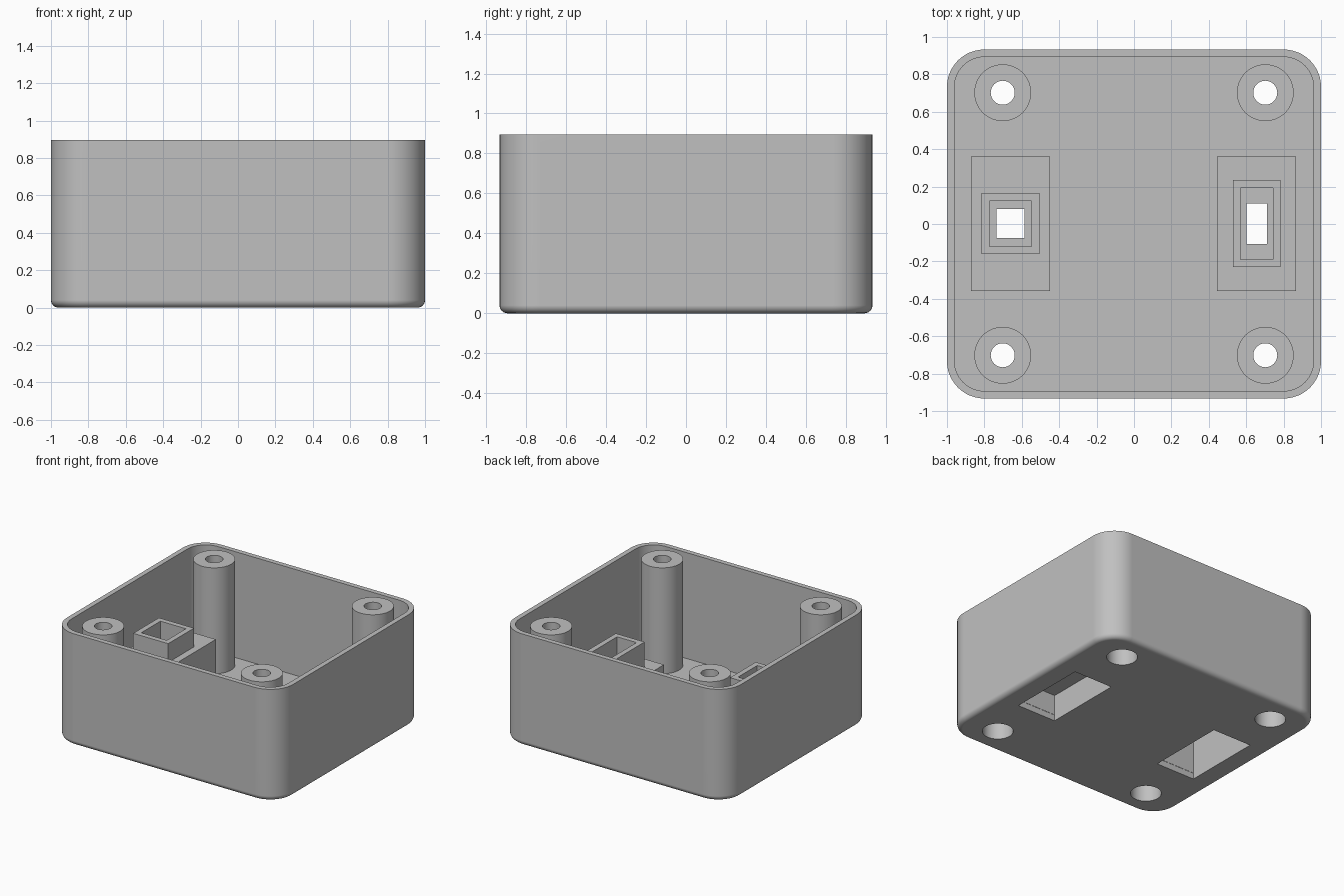
import bpy, bmesh, math

HALF_X, HALF_Y, HEIGHT = 1.0, 0.933, 0.895
CORNER, WALL, FLOOR, FILLET = 0.2, 0.04, 0.048, 0.04
POST, POST_R, BORE_R, SCREW_R = 0.702, 0.152, 0.112, 0.064

old = bpy.data.objects.get("Cube")
if old:
    bpy.data.objects.remove(old)

grey = bpy.data.materials.new("plain_grey")
grey.use_nodes = True
colour = (0.53, 0.53, 0.53, 1)
grey.diffuse_color = colour
grey.node_tree.nodes["Principled BSDF"].inputs["Base Color"].default_value = colour


def rect(cx, cy, hx, hy, z, r=0.0, steps=0):
    """Ring of points around a rectangle, with optional rounded corners."""
    ring = []
    for i, (sx, sy) in enumerate([(1, 1), (-1, 1), (-1, -1), (1, -1)]):
        for k in range(steps + 1):
            a = math.pi / 2 * (i + k / max(steps, 1))
            ring.append((cx + sx * (hx - r) + r * math.cos(a),
                         cy + sy * (hy - r) + r * math.sin(a), z))
    return ring


def circle(cx, cy, r, z, n=48):
    return [(cx + r * math.cos(2 * math.pi * k / n),
             cy + r * math.sin(2 * math.pi * k / n), z) for k in range(n)]


def loft(bm, rings, caps):
    """Join successive rings with quads and optionally cap both ends."""
    loops = [[bm.verts.new(p) for p in ring] for ring in rings]
    for a, b in zip(loops, loops[1:]):
        for k in range(len(a)):
            j = (k + 1) % len(a)
            bm.faces.new((a[k], a[j], b[j], b[k]))
    if caps:
        bm.faces.new(loops[0][::-1])
        bm.faces.new(loops[-1])


def make(name, ring_sets, caps):
    bm = bmesh.new()
    for rings in ring_sets:
        loft(bm, rings, caps)
    if caps:
        bmesh.ops.recalc_face_normals(bm, faces=bm.faces)
    mesh = bpy.data.meshes.new(name)
    bm.to_mesh(mesh)
    bm.free()
    mesh.materials.append(grey)
    obj = bpy.data.objects.new(name, mesh)
    bpy.context.collection.objects.link(obj)
    return obj


def activate(obj):
    bpy.ops.object.select_all(action='DESELECT')
    obj.select_set(True)
    bpy.context.view_layer.objects.active = obj


def smooth(obj):
    activate(obj)
    bpy.ops.object.shade_smooth_by_angle(angle=math.radians(30))


# Open tray: filleted base, straight walls, thin rim and inner floor
def shell_ring(inset, z):
    return rect(0, 0, HALF_X - inset, HALF_Y - inset, z, CORNER - inset, 12)


rings = []
for k in range(7):
    t = math.pi / 2 * k / 6
    rings.append(shell_ring(FILLET * (1 - math.sin(t)), FILLET * (1 - math.cos(t))))
rings += [shell_ring(0, HEIGHT), shell_ring(WALL, HEIGHT), shell_ring(WALL, FLOOR)]
tray = make("tray", [rings], True)

corners = [(sx * POST, sy * POST) for sx in (-1, 1) for sy in (-1, 1)]

# Port housings: centre x, base top, tube top, tube half size, opening half size
housings = {
    "right_port_housing": (-0.66, 0.45, 0.60, (0.155, 0.163), (0.075, 0.077)),
    "left_port_housing": (0.656, 0.25, 0.458, (0.128, 0.233), (0.054, 0.108)),
}
BASE = (0.211, 0.36)

# Openings through the floor
cuts = [[circle(x, y, BORE_R, -0.1), circle(x, y, BORE_R, 0.2)] for x, y in corners]
for cx, *_ in housings.values():
    cuts.append([rect(cx, 0, BASE[0] - WALL, BASE[1] - WALL, z) for z in (-0.1, 0.2)])
cutter = make("floor_cutter", cuts, True)
cutter.hide_render = True
activate(tray)
cut = tray.modifiers.new("floor_openings", 'BOOLEAN')
cut.operation, cut.solver, cut.object = 'DIFFERENCE', 'EXACT', cutter
bpy.ops.object.modifier_apply(modifier=cut.name)
bpy.data.objects.remove(cutter)
smooth(tray)
weighted = tray.modifiers.new("flat_panels", 'WEIGHTED_NORMAL')
weighted.keep_sharp = True

# Hollow screw posts, bored from below
for x, y in corners:
    name = ("back" if y > 0 else "front") + ("_left" if x > 0 else "_right") + "_post"
    profile = [(POST_R, FLOOR), (POST_R, HEIGHT), (SCREW_R, HEIGHT),
               (SCREW_R, HEIGHT - 0.08), (BORE_R, HEIGHT - 0.08), (BORE_R, FLOOR)]
    smooth(make(name, [[circle(x, y, r, z) for r, z in profile]], False))

# Housings: hollow base, square tube on top, small opening in the ceiling
for name, (cx, top, tube_top, tube, hole) in housings.items():
    bore = [h - 0.042 for h in tube]
    pocket = [h - WALL for h in BASE]
    steps = [(BASE, FLOOR), (BASE, top), (tube, top), (tube, tube_top),
             (bore, tube_top), (bore, top), (hole, top), (hole, top - WALL),
             (pocket, top - WALL), (pocket, FLOOR)]
    make(name, [[rect(cx, 0.002, hx, hy, z) for (hx, hy), z in steps]], False)
